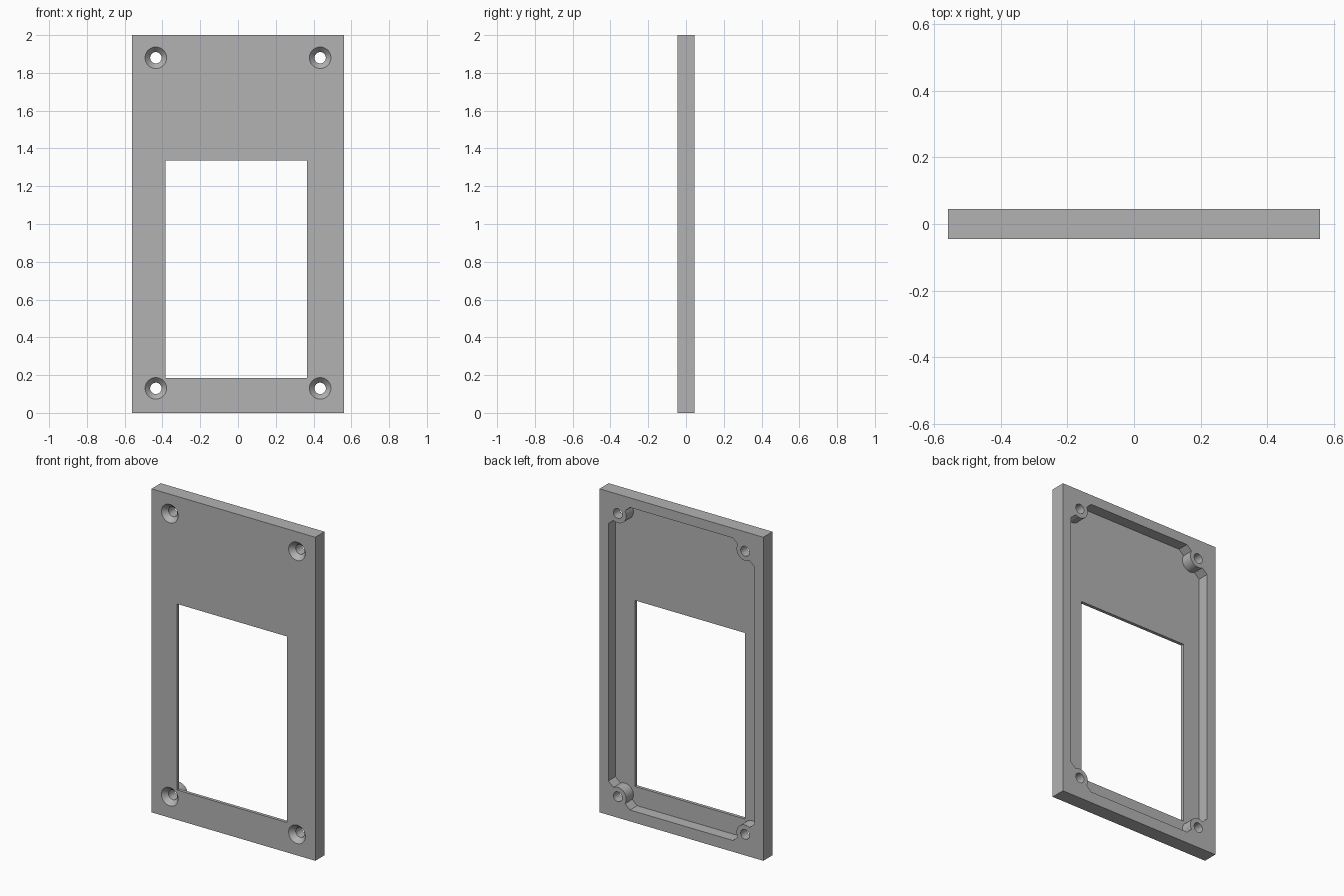
import bpy, bmesh, math

cube = bpy.data.objects.get("Cube")
if cube:
    bpy.data.objects.remove(cube, do_unlink=True)

W, H, T = 1.12, 2.0, 0.09           # plate width, height, thickness
FLOOR = 0.02                        # thickness left in front of the back recess
MID = 1.005                         # height of the middle of the hole pattern
HOLE_X, HOLE_Z = 0.435, 0.875       # hole offsets from the middle
POCKET_X, POCKET_Z = 0.5, 0.935     # recess half sizes
BOSS_R, HOLE_R, SINK_R, SINK_DEPTH = 0.058, 0.03, 0.057, 0.03

grey = bpy.data.materials.new("plain_grey")
grey.use_nodes = True
colour = (0.45, 0.45, 0.45, 1)
grey.diffuse_color = colour
grey.node_tree.nodes["Principled BSDF"].inputs["Base Color"].default_value = colour


def finish(name, bm):
    bmesh.ops.recalc_face_normals(bm, faces=bm.faces)
    mesh = bpy.data.meshes.new(name)
    bm.to_mesh(mesh)
    bm.free()
    mesh.materials.append(grey)
    ob = bpy.data.objects.new(name, mesh)
    bpy.context.collection.objects.link(ob)
    return ob


def prism(name, outline, y0, y1):
    """Extrude an (x, z) outline from y0 to y1."""
    bm = bmesh.new()
    face = bm.faces.new([bm.verts.new((x, y0, z)) for x, z in outline])
    ext = bmesh.ops.extrude_face_region(bm, geom=[face])["geom"]
    verts = [g for g in ext if isinstance(g, bmesh.types.BMVert)]
    bmesh.ops.translate(bm, verts=verts, vec=(0, y1 - y0, 0))
    return finish(name, bm)


def lathe(name, x, z, profile, steps=40):
    """Stack of rings (radius, y) around an axis along y."""
    bm = bmesh.new()
    angles = [2 * math.pi * i / steps for i in range(steps)]
    rings = [[bm.verts.new((x + r * math.cos(a), y, z + r * math.sin(a)))
              for a in angles] for r, y in profile]
    for a, b in zip(rings, rings[1:]):
        for i in range(steps):
            j = (i + 1) % steps
            bm.faces.new((a[i], a[j], b[j], b[i]))
    bm.faces.new(rings[0])
    bm.faces.new(rings[-1])
    return finish(name, bm)


def rect(x0, x1, z0, z1):
    return [(x0, z0), (x1, z0), (x1, z1), (x0, z1)]


# Solid plate
plate = prism("cover_plate", rect(-W / 2, W / 2, 0, H), -T / 2, T / 2)

# Recess outline: one corner wraps round its screw boss, then is mirrored
corner = [(POCKET_X, HOLE_Z - 0.08)]
for i in range(13):
    a = math.radians(301 - 152 * i / 12)
    corner.append((HOLE_X + BOSS_R * math.cos(a), HOLE_Z + BOSS_R * math.sin(a)))
corner.append((HOLE_X - 0.083, POCKET_Z))
half = corner + [(-x, z) for x, z in reversed(corner)]
outline = half + [(x, -z) for x, z in reversed(half)]
outline = [(x, z + MID) for x, z in outline]
cutters = [prism("recess_cutter", outline, -T / 2 + FLOOR, T)]

# Window opening
cutters.append(prism("window_cutter", rect(-0.385, 0.365, 0.185, 1.335), -T, T))

# Countersunk screw holes
front = -T / 2
slope = (SINK_R - HOLE_R) / SINK_DEPTH
for sx in (-1, 1):
    for sz in (-1, 1):
        cutters.append(lathe("screw_hole_cutter", sx * HOLE_X, MID + sz * HOLE_Z, [
            (SINK_R + slope * 0.01, front - 0.01),
            (HOLE_R, front + SINK_DEPTH),
            (HOLE_R, T)]))

# Cut everything out of the plate
bpy.ops.object.select_all(action="DESELECT")
bpy.context.view_layer.objects.active = plate
plate.select_set(True)
for cutter in cutters:
    cutter.hide_render = True
    mod = plate.modifiers.new("cut", "BOOLEAN")
    mod.operation = "DIFFERENCE"
    mod.solver = "EXACT"
    mod.object = cutter
    bpy.ops.object.modifier_apply(modifier=mod.name)
    bpy.data.objects.remove(cutter, do_unlink=True)

bpy.ops.object.shade_smooth_by_angle(angle=math.radians(25))
